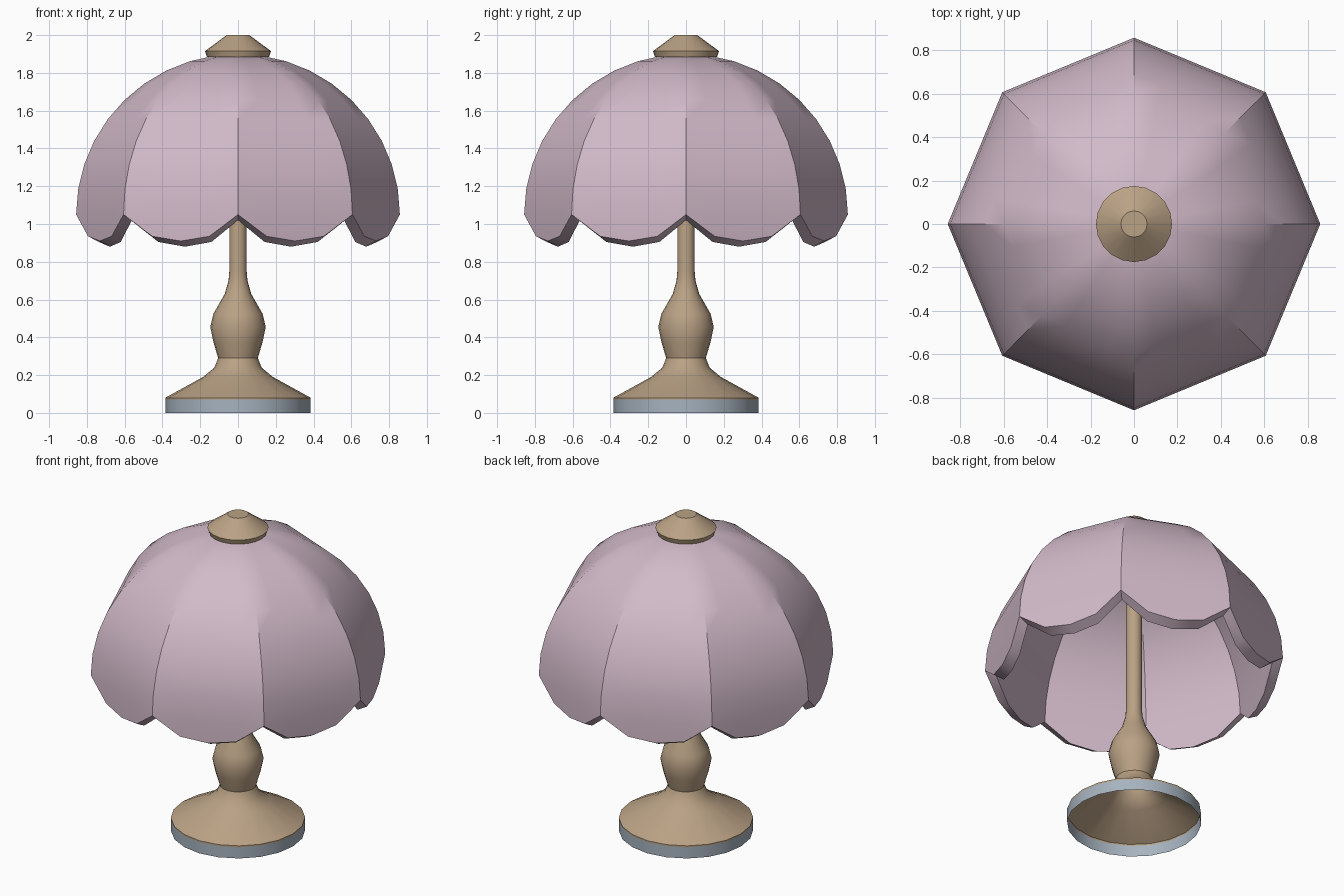
import bpy, bmesh, math

cube = bpy.data.objects.get("Cube")
if cube:
    bpy.data.objects.remove(cube)


def material(name, rgb):
    m = bpy.data.materials.new(name)
    m.use_nodes = True
    m.diffuse_color = (*rgb, 1)
    m.node_tree.nodes["Principled BSDF"].inputs["Base Color"].default_value = (*rgb, 1)
    return m


PINK = material("dusty pink", (0.64, 0.49, 0.58))
TAN = material("tan", (0.49, 0.36, 0.235))
GREY = material("blue grey", (0.38, 0.45, 0.52))


def finish(name, bm, mat):
    """Turn a bmesh into a smooth-shaded object with sharp creases."""
    me = bpy.data.meshes.new(name)
    bm.to_mesh(me)
    bm.free()
    ob = bpy.data.objects.new(name, me)
    bpy.context.collection.objects.link(ob)
    me.materials.append(mat)
    bpy.ops.object.select_all(action="DESELECT")
    ob.select_set(True)
    bpy.context.view_layer.objects.active = ob
    bpy.ops.object.shade_smooth_by_angle(angle=math.radians(30))
    return ob


def skin(bm, rings):
    """Bridge consecutive closed rings of vertices with quads."""
    for a, b in zip(rings, rings[1:]):
        n = len(a)
        for i in range(n):
            j = (i + 1) % n
            bm.faces.new((a[i], a[j], b[j], b[i]))


def lathe(name, profile, mat, sides=20, cap=False):
    """Spin a bottom-to-top (radius, height) profile round the z axis."""
    bm = bmesh.new()
    rings = []
    for r, z in profile:
        angles = [math.tau * i / sides for i in range(sides)]
        rings.append([bm.verts.new((r * math.cos(a), r * math.sin(a), z)) for a in angles])
    skin(bm, rings)
    if cap:
        bm.faces.new(rings[-1])
        bm.faces.new(rings[0][::-1])
    return finish(name, bm, mat)


# Hollow foot band, turned stem and top cap
lathe("base_band", [(0.385, 0), (0.385, 0.07)], GREY)
lathe("stem", [(0.385, 0.07), (0.385, 0.08), (0.185, 0.19), (0.125, 0.24), (0.105, 0.29),
               (0.13, 0.375), (0.147, 0.455), (0.13, 0.525), (0.07, 0.63), (0.05, 0.7),
               (0.046, 0.75), (0.046, 1.87)], TAN)
lathe("top_cap", [(0.165, 1.885), (0.175, 1.915), (0.06, 2.0)], TAN, cap=True)

# Eight-panel scalloped shade: straight-sided octagon rings following an arc
PANELS, COLS, ROWS = 8, 4, 9
DROP = (0, 0.115, 0.14, 0.115)


def octagon_point(i):
    """Point i along a unit octagon, with COLS steps per side."""
    p, f = divmod(i, COLS)
    a, b = math.tau * p / PANELS, math.tau * (p + 1) / PANELS
    f /= COLS
    return (math.cos(a) * (1 - f) + math.cos(b) * f,
            math.sin(a) * (1 - f) + math.sin(b) * f)


def dome(bm, radius, rim_z, height):
    """Rings from the scalloped rim up to the small opening below the cap."""
    rows = [(radius, rim_z, 1)]
    for k in range(ROWS + 1):
        t = math.radians(82) * k / ROWS
        rows.append((radius * math.cos(t), rim_z + height * math.sin(t), 0))
    rings = []
    for r, z, scallop in rows:
        ring = []
        for i in range(PANELS * COLS):
            x, y = octagon_point(i)
            ring.append(bm.verts.new((r * x, r * y, z - scallop * DROP[i % COLS])))
        rings.append(ring)
    return rings


bm = bmesh.new()
outer = dome(bm, 0.857, 1.05, 0.85)
inner = dome(bm, 0.795, 1.02, 0.835)
skin(bm, inner[::-1] + outer)
bm.faces.new(outer[-1])
bm.faces.new(inner[-1][::-1])
bmesh.ops.remove_doubles(bm, verts=bm.verts, dist=0.0005)
finish("shade", bm, PINK)
